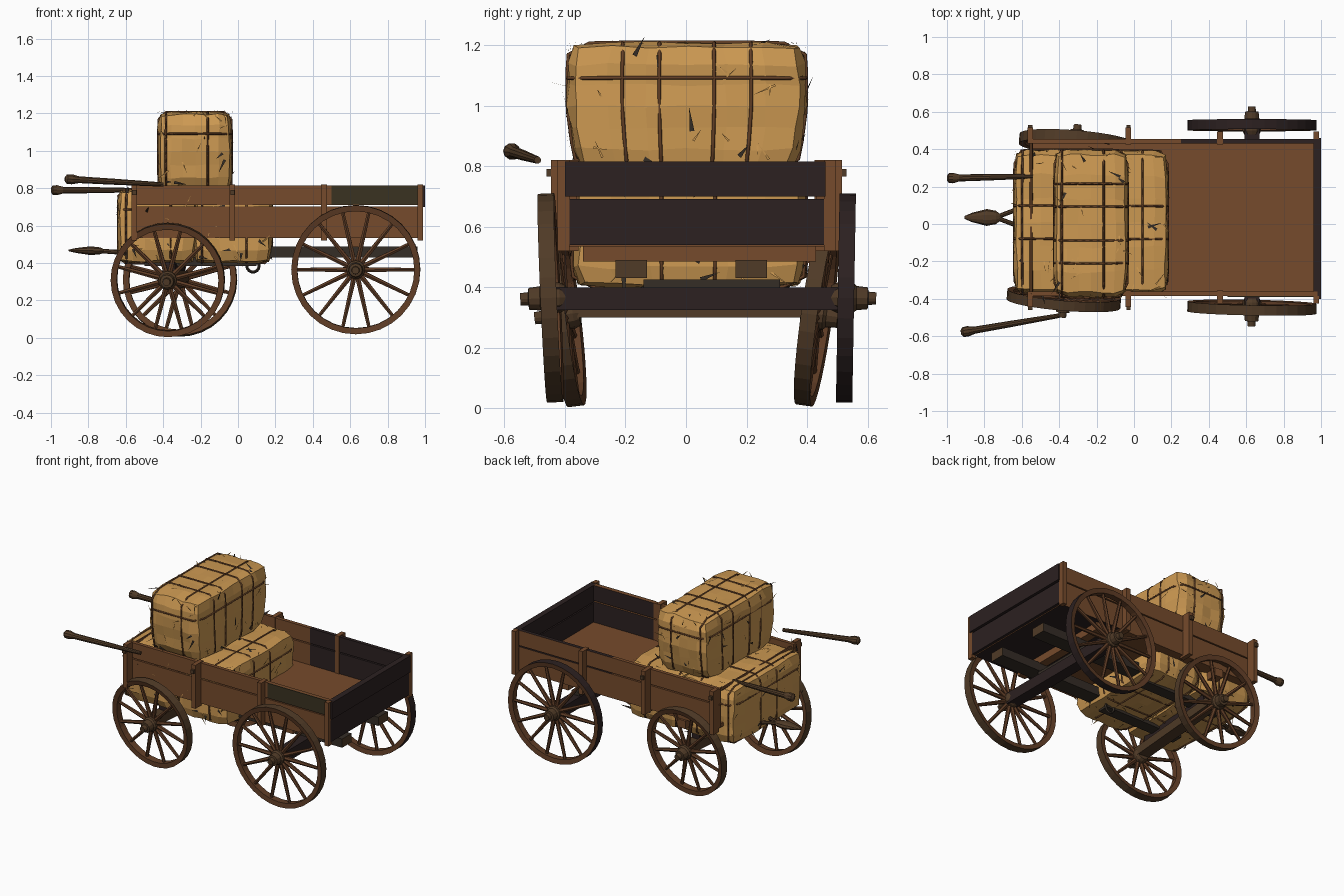
import bpy, bmesh, math, random
from mathutils import Matrix, Vector

if "Cube" in bpy.data.objects:
    bpy.data.objects.remove(bpy.data.objects["Cube"])
random.seed(4)

def material(name, rgb):
    m = bpy.data.materials.new(name)
    m.diffuse_color = (*rgb, 1)
    m.use_nodes = True
    m.node_tree.nodes["Principled BSDF"].inputs["Base Color"].default_value = m.diffuse_color
    return m

HAY = material("straw", (0.61, 0.32, 0.085))
WOOD = material("plank wood", (0.18, 0.070, 0.025))
WHEEL = material("wheel wood", (0.115, 0.046, 0.019))
DARK = material("dark plank", (0.025, 0.015, 0.015))
OLIVE = material("weathered plank", (0.042, 0.032, 0.015))
POLE = material("pole wood", (0.080, 0.043, 0.020))
STRAP = material("strap", (0.125, 0.050, 0.019))
IRON = material("iron", (0.035, 0.026, 0.019))

def finish(name, bm, *mats, matrix=None):
    bmesh.ops.recalc_face_normals(bm, faces=bm.faces[:])
    if matrix:
        bm.transform(matrix)
    me = bpy.data.meshes.new(name)
    bm.to_mesh(me)
    bm.free()
    ob = bpy.data.objects.new(name, me)
    bpy.context.collection.objects.link(ob)
    for m in mats:
        me.materials.append(m)
    return ob

def box(name, lo, hi, mat, rot=0.0, extra=None, cut=None, rule=None):
    """Box between two corners; optional yaw, x cut and face colour rule."""
    lo, hi = Vector(lo), Vector(hi)
    bm = bmesh.new()
    bmesh.ops.create_cube(bm, size=1)
    c, s = (lo + hi) / 2, hi - lo
    bm.transform(Matrix.Translation(c) @ Matrix.Rotation(rot, 4, 'Z') @ Matrix.Diagonal((*s, 1)))
    if cut is not None:
        bmesh.ops.bisect_plane(bm, geom=bm.verts[:] + bm.edges[:] + bm.faces[:],
                               plane_co=(cut, 0, 0), plane_no=(1, 0, 0))
    bmesh.ops.recalc_face_normals(bm, faces=bm.faces[:])
    if rule:
        for f in bm.faces:
            f.material_index = int(rule(f.calc_center_median(), f.normal))
    return finish(name, bm, mat, *([extra] if extra else []))

def lathe(bm, profile, n, closed=False):
    """Spin (radius, y) points around the y axis."""
    rings = [[bm.verts.new((r * math.cos(a), y, r * math.sin(a)))
              for a in (2 * math.pi * i / n for i in range(n))] for r, y in profile]
    pairs = list(zip(rings, rings[1:] + rings[:1]))
    for p, q in pairs if closed else pairs[:-1]:
        for i in range(n):
            bm.faces.new((p[i], p[(i + 1) % n], q[(i + 1) % n], q[i]))
    if not closed:
        bm.faces.new(rings[0])
        bm.faces.new(rings[-1])

def rod(name, a, b, profile, mat, n=10, flat=1.0):
    """Lathed rod from a to b; profile is (radius, fraction along)."""
    a, b = Vector(a), Vector(b)
    d = b - a
    bm = bmesh.new()
    lathe(bm, [(r, t * d.length) for r, t in profile], n)
    bm.transform(Matrix.Diagonal((1, 1, flat, 1)))
    q = d.to_track_quat('Y', 'Z').to_matrix().to_4x4()
    return finish(name, bm, mat, matrix=Matrix.Translation(a) @ q)

def wheel(name, centre, r, spokes, side, yaw, camber, tread):
    """Wheel with rim, tapered spokes and stepped hub; side is -1 or 1 in y."""
    m = Matrix.Translation(centre) @ Matrix.Rotation(yaw, 4, 'Z') @ Matrix.Rotation(-side * camber, 4, 'X')
    bm = bmesh.new()
    w = 0.027
    lathe(bm, [(r, -w), (r, w), (r - 0.032, w * 0.8), (r - 0.032, -w * 0.8)], 32, True)
    for f in bm.faces:  # outer tread has its own colour
        c = f.calc_center_median()
        f.material_index = int(math.hypot(c.x, c.z) > r - 0.008)
    finish(name + "_rim", bm, WHEEL, tread, matrix=m)
    bm = bmesh.new()
    for i in range(spokes):
        rot = Matrix.Rotation(2 * math.pi * (i + 0.5) / spokes, 4, 'Y')
        length = r - 0.06
        bmesh.ops.create_cone(bm, segments=6, radius1=0.015, radius2=0.010, depth=length,
                              cap_ends=True, matrix=rot @ Matrix.Translation((0, 0, 0.035 + length / 2)))
    finish(name + "_spokes", bm, WHEEL, matrix=m)
    bm = bmesh.new()
    prof = [(0.040, -0.05), (0.050, -0.03), (0.050, 0.025), (0.040, 0.035), (0.036, 0.072), (0.022, 0.074), (0.020, 0.10)]
    lathe(bm, [(a, b * side) for a, b in prof], 12)
    finish(name + "_hub", bm, POLE, matrix=m)

# wheels: straight rear pair, slightly steered front pair
wheel("rear_wheel_right", (0.63, -0.447, 0.365), 0.345, 14, -1, -0.02, math.radians(2.5), POLE)
wheel("rear_wheel_left", (0.63, 0.528, 0.365), 0.345, 14, 1, 0, math.radians(1), DARK)
YAW = math.radians(-4.8)
wheel("front_wheel_right", (-0.375, -0.400, 0.310), 0.305, 12, -1, YAW, math.radians(7), POLE)
wheel("front_wheel_left", (-0.310, 0.432, 0.312), 0.305, 12, 1, YAW, math.radians(8), POLE)

# running gear
box("rear_axle", (0.59, -0.44, 0.325), (0.67, 0.52, 0.40), DARK)
box("rear_bolster", (0.60, -0.14, 0.40), (0.66, 0.31, 0.425), IRON)
box("front_axle", (-0.38, -0.39, 0.30), (-0.30, 0.42, 0.36), POLE, YAW)
box("front_bolster", (-0.37, -0.30, 0.36), (-0.31, 0.34, 0.41), DARK, YAW)
box("front_crossbeam", (-0.36, -0.36, 0.48), (-0.30, 0.47, 0.535), WOOD, YAW)
box("rear_crossbeam", (0.60, -0.34, 0.485), (0.66, 0.43, 0.54), WOOD)
for i, y in enumerate((-0.18, 0.215)):
    box(f"chassis_rail_{i}", (0.05, y - 0.052, 0.43), (0.96, y + 0.052, 0.49), IRON,
        extra=POLE, rule=lambda c, n: n.x > 0.5)
    box(f"front_rail_{i}", (-0.50, y - 0.04, 0.385), (0.10, y + 0.04, 0.43), IRON)
bm = bmesh.new()
lathe(bm, [(0.033 + 0.008 * math.cos(a), 0.008 * math.sin(a)) for a in (0, 1.57, 3.14, 4.71)], 14, True)
finish("iron_ring", bm, IRON, matrix=Matrix.Translation((0.08, -0.14, 0.385)))

# wagon box: floor, two boards per side, tailgate, stakes
Y0, Y1 = -0.385, 0.455
box("wagon_floor", (-0.56, Y0, 0.535), (0.97, Y1, 0.56), WOOD, extra=DARK, cut=0.5,
    rule=lambda c, n: n.z < -0.5 and c.x > 0.5)
for side, y in ((-1, Y0), (1, Y1)):
    tag = "left" if side > 0 else "right"
    lo, hi = min(y, y - side * 0.025), max(y, y - side * 0.025)
    edge = 0.25 if side > 0 else 0.5
    for part, z0, z1 in (("lower", 0.545, 0.702), ("upper", 0.71, 0.815)):
        box(f"{tag}_{part}_board", (-0.57, lo, z0), (0.98, hi, z1), WOOD, extra=DARK, cut=edge,
            rule=lambda c, n, s=side, e=edge: c.x > e and (n.y * s < -0.5 or (s > 0 and n.z > 0.5)))
    for i, x in enumerate((-0.555, -0.03, 0.46, 0.975)):
        a, b = sorted((y - side * (0.03 if i in (1, 2) else 0.0), y + side * (0.06 if i < 2 else 0.04)))
        box(f"{tag}_stake_{i}", (x - 0.015, a, 0.52), (x + 0.015, b, 0.82), WOOD)
    for i, x in enumerate((-0.555, -0.03)):
        a, b = sorted((y, y + side * 0.075))
        box(f"{tag}_stake_peg_{i}", (x - 0.011, a, 0.765), (x + 0.011, b, 0.79), POLE)
box("weathered_panel", (0.50, Y0 - 0.006, 0.712), (0.96, Y0, 0.815), OLIVE)
box("tailgate_lower", (0.96, -0.40, 0.54), (0.99, 0.46, 0.692), DARK)
box("tailgate_upper", (0.96, -0.40, 0.70), (1.0, 0.46, 0.815), DARK)
rod("front_bar", (-0.55, Y0, 0.79), (-0.55, Y1, 0.79), [(0.01, 0), (0.01, 1)], STRAP, 6)

# shafts and drawbar
knob = [(0.012, 0), (0.026, 0.02), (0.028, 0.07), (0.019, 0.14), (0.017, 0.5), (0.012, 1)]
rod("loose_shaft", (-0.925, -0.58, 0.85), (-0.40, -0.49, 0.82), knob, POLE)
rod("front_shaft", (-1.0, 0.245, 0.79), (-0.54, 0.255, 0.79), knob, POLE)
rod("drawbar_tip", (-0.905, 0.035, 0.468), (-0.71, 0.035, 0.465),
    [(0.008, 0), (0.025, 0.2), (0.045, 0.6), (0.036, 0.85), (0.014, 1)], POLE, flat=0.55)
for i, y in enumerate((-0.03, 0.10)):
    rod(f"drawbar_arm_{i}", (-0.74, 0.035, 0.465), (-0.36, y + (y - 0.035) * 1.2, 0.44), [(0.012, 0), (0.014, 1)], POLE, 8)

# straw bales: rounded jittered blocks with straps and loose wisps
def on_bale(u, p=11):
    u = Vector(u)
    return u / max(sum(abs(k) ** p for k in u) ** (1 / p), 1e-6)

def bale(name, lo, hi, taper=0.0, side_straps=False):
    lo, hi = Vector(lo), Vector(hi)
    c, h = (lo + hi) / 2, (hi - lo) / 2

    def place(u, k=1.0):
        q = on_bale(u)
        q.y *= 1 - taper * max(0, -q.z)  # narrower towards the bottom
        return c + Vector(a * b for a, b in zip(q, h)) * k
    bm = bmesh.new()
    bmesh.ops.create_cube(bm, size=2)
    bmesh.ops.subdivide_edges(bm, edges=bm.edges[:], cuts=5, use_grid_fill=True)
    for v in bm.verts:
        v.co = place(v.co) + Vector(random.uniform(-0.006, 0.006) for _ in range(3))
    finish(name, bm, HAY)
    # straps: loops at fixed y, fixed z and fixed x
    cu = bpy.data.curves.new(name + "_straps", 'CURVE')
    cu.dimensions = '3D'
    cu.bevel_depth = 0.006
    cu.bevel_resolution = 0
    loops = [(1, -0.23), (1, 0.23), (2, 0.45), (0, -0.8), (0, 0.35)]
    for axis, pos in loops + ([(1, -0.54), (1, 0.54)] if side_straps else []):
        sp = cu.splines.new('POLY')
        sp.points.add(31)
        sp.use_cyclic_u = True
        for i, pt in enumerate(sp.points):
            a = 2 * math.pi * (i + 0.5) / 32
            s, t = math.cos(a), math.sin(a)
            k = max(abs(s), abs(t))
            u = [s / k, t / k]
            u.insert(axis, pos)
            pt.co = (*place(u, 1.006), 1)
    ob = bpy.data.objects.new(name + "_straps", cu)
    cu.materials.append(STRAP)
    bpy.context.collection.objects.link(ob)
    # wisps: thin slivers lying on or just lifting off the surface
    bm = bmesh.new()
    for i in range(110):
        u = [random.uniform(-0.95, 0.95) for _ in range(3)]
        ax = random.randrange(3)
        u[ax] = random.choice((-1, 1))
        p = place(u, 1.008)
        d = Vector(random.uniform(-1, 1) for _ in range(3))
        d[ax] = 0.08 * u[ax]
        dark = i % 4 == 0
        d = d.normalized() * random.uniform(0.03, 0.08)
        n = Vector((0, 0, 0))
        n[ax] = 1
        w = d.cross(n).normalized() * (0.008 if dark else 0.004)
        f = bm.faces.new([bm.verts.new(q) for q in (p - w, p + w, p + d)])
        f.material_index = int(dark)
    finish(name + "_wisps", bm, HAY, IRON)

bale("lower_front_bale", (-0.64, -0.375, 0.40), (-0.225, 0.395, 0.795))
bale("lower_rear_bale", (-0.235, -0.375, 0.40), (0.18, 0.39, 0.79))
bale("upper_bale", (-0.425, -0.39, 0.785), (-0.035, 0.395, 1.207), 0.07, True)
